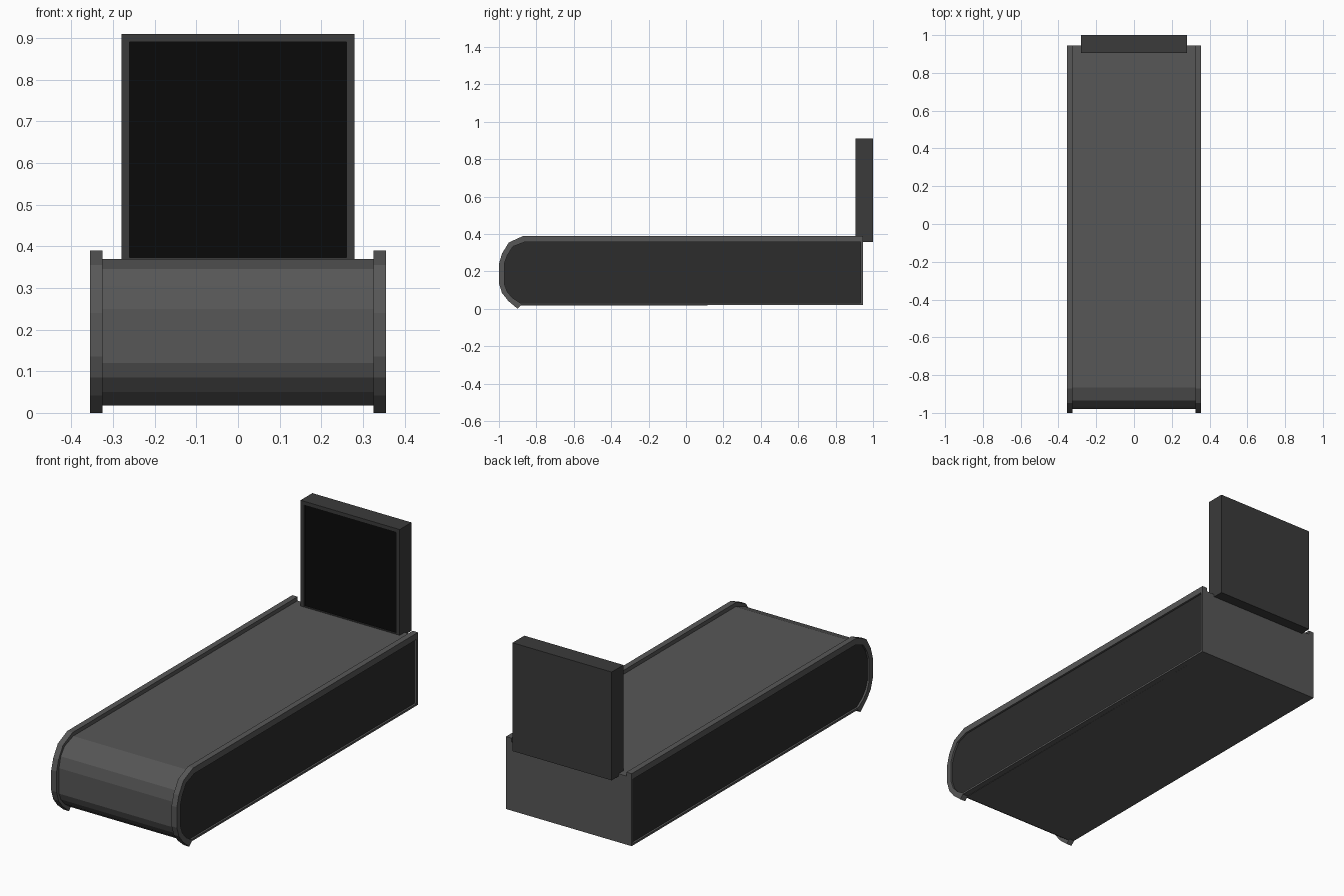
import bpy, bmesh

if "Cube" in bpy.data.objects:
    bpy.data.objects.remove(bpy.data.objects["Cube"])


def material(name, g):
    m = bpy.data.materials.new(name)
    m.diffuse_color = (g, g, g, 1)
    m.use_nodes = True
    m.node_tree.nodes["Principled BSDF"].inputs["Base Color"].default_value = m.diffuse_color
    return m


GREY = material("mid_grey", 0.095)
DARK = material("dark_grey", 0.025)
FRAME = material("frame_grey", 0.043)
BLACK = material("black", 0.003)


def finish(bm, name, mats):
    bmesh.ops.recalc_face_normals(bm, faces=bm.faces[:])
    me = bpy.data.meshes.new(name)
    bm.to_mesh(me)
    bm.free()
    for m in mats:
        me.materials.append(m)
    ob = bpy.data.objects.new(name, me)
    bpy.context.collection.objects.link(ob)
    return ob


def loft(name, rings, mats, inset_from):
    """Bridge equal-length point rings, cap both ends; the last cap gets material 1."""
    bm = bmesh.new()
    loops = [[bm.verts.new(p) for p in ring] for ring in rings]
    n = len(loops[0])
    for k, (a, b) in enumerate(zip(loops, loops[1:])):
        for i in range(n):
            j = (i + 1) % n
            f = bm.faces.new((a[i], a[j], b[j], b[i]))
            f.material_index = int(k >= inset_from)
    bm.faces.new(loops[0])
    bm.faces.new(loops[-1]).material_index = min(1, len(mats) - 1)
    return finish(bm, name, mats)


def at_x(profile, x):
    return [(x, y, z) for y, z in profile]


# Side outlines in (y, z): rim, belt housing and recessed panel
rim = [(-0.87, 0.39), (-0.947, 0.355), (-0.984, 0.295), (-1, 0.24), (-1, 0.135),
       (-0.984, 0.085), (-0.95, 0.042), (-0.9, 0), (-0.88, 0.02), (0.945, 0.02), (0.945, 0.39)]
panel = [(-0.86, 0.358), (-0.925, 0.333), (-0.955, 0.287), (-0.97, 0.245), (-0.97, 0.13),
         (-0.955, 0.09), (-0.927, 0.058), (-0.885, 0.03), (-0.87, 0.03), (0.933, 0.03), (0.933, 0.358)]
housing = [(-0.865, 0.37), (-0.935, 0.345), (-0.966, 0.305), (-0.98, 0.25), (-0.98, 0.12),
           (-0.966, 0.085), (-0.935, 0.05), (-0.89, 0.018), (0.945, 0.02), (0.945, 0.37)]

# Belt housing
loft("belt_housing", [at_x(housing, -0.326), at_x(housing, 0.326)], [GREY], 9)

# Side rims with recessed dark panels
for side, s in (("left", -1), ("right", 1)):
    loft(side + "_side_rim",
         [at_x(rim, s * 0.325), at_x(rim, s * 0.355), at_x(panel, s * 0.355), at_x(panel, s * 0.345)],
         [GREY, DARK], 9)


def rect(hw, z0, z1, y):
    return [(-hw, y, z0), (hw, y, z0), (hw, y, z1), (-hw, y, z1)]


# Upright display with recessed black screen
loft("display", [rect(0.28, 0.357, 0.91, 1.0), rect(0.28, 0.357, 0.91, 0.905),
                 rect(0.26, 0.373, 0.89, 0.905), rect(0.26, 0.373, 0.89, 0.913)],
     [FRAME, BLACK], 9)
